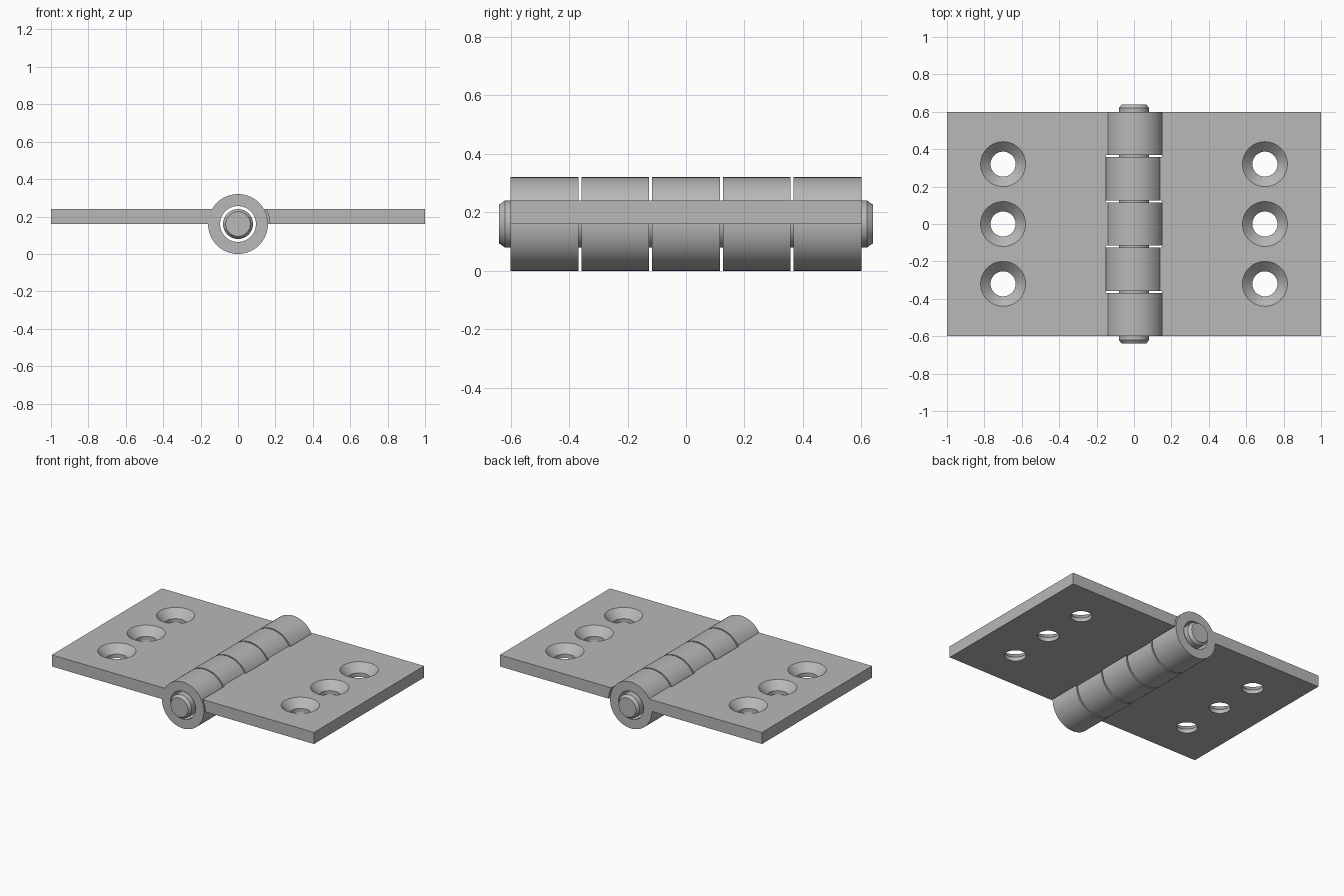
import bpy, bmesh, math

if "Cube" in bpy.data.objects:
    bpy.data.objects.remove(bpy.data.objects["Cube"], do_unlink=True)

STEEL = (0.48, 0.48, 0.48, 1)
steel = bpy.data.materials.new("steel grey")
steel.use_nodes = True
steel.diffuse_color = STEEL
steel.node_tree.nodes["Principled BSDF"].inputs["Base Color"].default_value = STEEL

AXIS_Z = 0.16          # height of the hinge axis
THICK = 0.08           # leaf thickness
HALF = 0.6             # half the hinge length
GAP = 0.01             # clearance around the knuckles
BARREL, BORE = 0.16, 0.096
COUNT = 5
LENGTH = (2 * HALF - (COUNT - 1) * GAP) / COUNT
SEGMENTS = 64


def finish(name, bm):
    bmesh.ops.recalc_face_normals(bm, faces=bm.faces)
    mesh = bpy.data.meshes.new(name)
    bm.to_mesh(mesh)
    bm.free()
    mesh.materials.append(steel)
    obj = bpy.data.objects.new(name, mesh)
    bpy.context.collection.objects.link(obj)
    return obj


def lathe(name, profile, place, closed=False):
    """Revolve (radius, height) points; place maps local to world."""
    bm = bmesh.new()
    rings = []
    for r, h in profile:
        angles = [2 * math.pi * i / SEGMENTS for i in range(SEGMENTS)]
        rings.append([bm.verts.new(place(r * math.cos(a), r * math.sin(a), h)) for a in angles])
    pairs = list(zip(rings, rings[1:]))
    if closed:
        pairs.append((rings[-1], rings[0]))
    else:
        bm.faces.new(rings[0])
        bm.faces.new(rings[-1])
    for a, b in pairs:
        for i in range(SEGMENTS):
            j = (i + 1) % SEGMENTS
            bm.faces.new((a[i], a[j], b[j], b[i]))
    return finish(name, bm)


def along_barrel(u, v, h):
    return (u, h, AXIS_Z + v)


def box(name, x0, x1, y0, y1, z0, z1):
    bm = bmesh.new()
    bmesh.ops.create_cube(bm, size=1)
    for v in bm.verts:
        v.co = ((x0 + x1) / 2 + v.co.x * (x1 - x0),
                (y0 + y1) / 2 + v.co.y * (y1 - y0),
                (z0 + z1) / 2 + v.co.z * (z1 - z0))
    return finish(name, bm)


def combine(target, tool, operation):
    mod = target.modifiers.new("combine", 'BOOLEAN')
    mod.operation, mod.solver, mod.object = operation, 'EXACT', tool
    select(target)
    bpy.ops.object.modifier_apply(modifier=mod.name)
    bpy.data.objects.remove(tool, do_unlink=True)


def select(obj):
    bpy.ops.object.select_all(action='DESELECT')
    obj.select_set(True)
    bpy.context.view_layer.objects.active = obj


def smooth(obj):
    select(obj)
    bpy.ops.object.shade_smooth_by_angle(angle=math.radians(30))


def make_leaf(name, side, parity):
    top = AXIS_Z + THICK
    x0, x1 = sorted((side * 0.12, side))
    leaf = box(name, x0, x1, -HALF, HALF, AXIS_Z, top)

    # Curved notches that clear the other leaf's knuckles
    starts = [-HALF + k * (LENGTH + GAP) for k in range(COUNT)]
    for k, y in enumerate(starts):
        if k % 2 != parity:
            r = BARREL + GAP
            notch = lathe("notch_cutter", [(r, y - GAP), (r, y + LENGTH + GAP)], along_barrel)
            combine(leaf, notch, 'DIFFERENCE')

    # Countersunk screw holes
    for y in (-0.32, 0, 0.32):
        hole = lathe("screw_hole_cutter",
                     [(0.067, AXIS_Z - 0.05), (0.067, top - 0.053), (0.12, top), (0.12, top + 0.05)],
                     lambda u, v, h: (side * 0.7 + u, y + v, h))
        combine(leaf, hole, 'DIFFERENCE')

    # Knuckles rolled onto this leaf
    for k, y in enumerate(starts):
        if k % 2 == parity:
            end = y + LENGTH
            tube = lathe("knuckle", [(BARREL, y), (BARREL, end), (BORE, end), (BORE, y)],
                         along_barrel, closed=True)
            combine(leaf, tube, 'UNION')
    smooth(leaf)


make_leaf("right_leaf", -1, 0)
make_leaf("left_leaf", 1, 1)

# Chamfered hinge pin
pin = lathe("hinge_pin", [(0.066, -0.64), (0.08, -0.62), (0.08, 0.62), (0.066, 0.64)], along_barrel)
smooth(pin)
